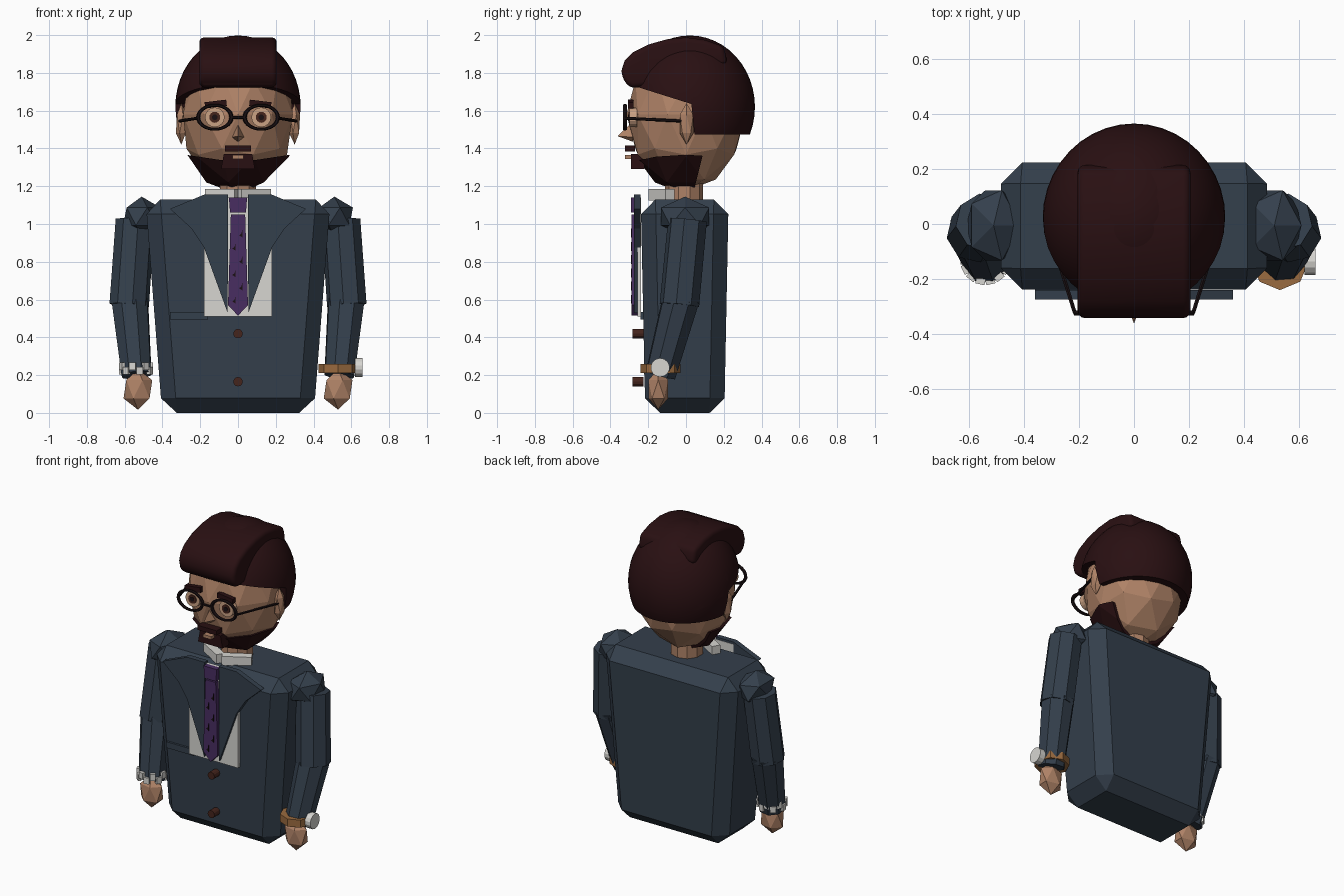
import bpy, bmesh, math
from mathutils import Vector, Matrix

if "Cube" in bpy.data.objects:
    bpy.data.objects.remove(bpy.data.objects["Cube"])


def material(name, r, g, b):
    m = bpy.data.materials.new(name)
    m.use_nodes = True
    m.diffuse_color = (r, g, b, 1)
    m.node_tree.nodes["Principled BSDF"].inputs["Base Color"].default_value = (r, g, b, 1)
    return m


NAVY = material("navy_cloth", .034, .050, .072)
HAIR = material("dark_brown_hair", .022, .005, .006)
SKIN = material("skin", .43, .225, .135)
WHITE = material("white_cloth", .68, .67, .64)
PURPLE = material("purple_silk", .066, .027, .12)
DARK = material("black_brown", .010, .005, .006)
TAN = material("tan_leather", .32, .145, .05)
EYE = material("pale_eye", .60, .36, .23)
IRIS = material("brown_iris", .06, .018, .012)


def finish(name, bm, mat, smooth=False):
    bmesh.ops.recalc_face_normals(bm, faces=bm.faces)
    me = bpy.data.meshes.new(name)
    bm.to_mesh(me)
    bm.free()
    me.materials.append(mat)
    ob = bpy.data.objects.new(name, me)
    bpy.context.collection.objects.link(ob)
    if smooth:
        bpy.ops.object.select_all(action='DESELECT')
        ob.select_set(True)
        bpy.context.view_layer.objects.active = ob
        bpy.ops.object.shade_smooth_by_angle(angle=math.radians(40))
    return ob


def box(name, loc, size, mat, rot=0, axis='Z'):
    bm = bmesh.new()
    bmesh.ops.create_cube(bm, size=1, matrix=Matrix.Translation(loc)
                          @ Matrix.Rotation(rot, 4, axis) @ Matrix.Diagonal((*size, 1)))
    return finish(name, bm, mat)


def blob(name, loc, radii, mat, sub=1, cuts=(), uv=False):
    """Ellipsoid, with everything beyond each cut plane removed and capped."""
    bm = bmesh.new()
    mtx = Matrix.Translation(loc) @ Matrix.Diagonal((*radii, 1))
    if uv:
        bmesh.ops.create_uvsphere(bm, u_segments=40, v_segments=24, radius=1, matrix=mtx)
    else:
        bmesh.ops.create_icosphere(bm, subdivisions=sub, radius=1, matrix=mtx)
    for co, no in cuts:
        bmesh.ops.bisect_plane(bm, geom=bm.verts[:] + bm.edges[:] + bm.faces[:],
                               plane_co=co, plane_no=no, clear_outer=True)
        bmesh.ops.holes_fill(bm, edges=[e for e in bm.edges if e.is_boundary], sides=0)
    return finish(name, bm, mat, uv)


def limb(name, a, b, r1, r2, mat, sides=8, smooth=False):
    """Tapered prism from point a to point b."""
    a, b = Vector(a), Vector(b)
    d = b - a
    bm = bmesh.new()
    bmesh.ops.create_cone(bm, cap_ends=True, segments=sides, radius1=r1, radius2=r2, depth=d.length,
                          matrix=Matrix.Translation((a + b) / 2) @ d.to_track_quat('Z', 'Y').to_matrix().to_4x4())
    return finish(name, bm, mat, smooth)


def prism(name, pts, lo, hi, mat, axis='Y'):
    """Outline extruded along y (points are x, z) or along x (points are y, z)."""
    bm = bmesh.new()
    put = (lambda p, t: (p[0], t, p[1])) if axis == 'Y' else (lambda p, t: (t, p[0], p[1]))
    face = bm.faces.new([bm.verts.new(put(p, lo)) for p in pts])
    new = bmesh.ops.extrude_face_region(bm, geom=[face])['geom']
    shift = Vector((0, hi - lo, 0) if axis == 'Y' else (hi - lo, 0, 0))
    bmesh.ops.translate(bm, verts=[v for v in new if isinstance(v, bmesh.types.BMVert)], vec=shift)
    return finish(name, bm, mat)


def bevel(ob, width, segments=1):
    m = ob.modifiers.new("bevel", 'BEVEL')
    m.width, m.segments, m.limit_method = width, segments, 'ANGLE'


# Jacket body: tapered box with chamfered edges
torso = box("jacket_body", (0, 0, .565), (.98, .465, 1.13), NAVY)
for v in torso.data.vertices:
    v.co.y -= .007
    if v.co.z < .1:
        v.co.x *= .82
        v.co.y *= .9
bevel(torso, .078)

# Shirt, tie, buttons and pocket
prism("shirt_front", [(-.18, .51), (.18, .51), (.18, 1.14), (-.18, 1.14)], -.258, -.238, WHITE)
prism("tie_knot", [(-.042, 1.06), (.042, 1.06), (.048, 1.14), (-.048, 1.14)], -.292, -.255, PURPLE)
prism("tie_blade", [(-.038, 1.05), (-.053, .57), (0, .515), (.053, .57), (.038, 1.05)], -.288, -.257, PURPLE)
for i in range(6):
    x, z = .018 * (-1) ** i, .94 - i * .07
    prism("tie_mark", [(x - .012, z), (x + .006, z - .012), (x + .006, z + .035), (x, z + .01)],
          -.291, -.287, DARK)
for z in (.42, .165):
    limb("jacket_button", (0, -.282, z), (0, -.225, z), .025, .025, IRIS, 12)
box("pocket_flap", (-.26, -.232, .515), (.2, .018, .04), NAVY)

# Neck and head
limb("neck", (0, -.01, 1.1), (0, -.01, 1.27), .1, .1, SKIN, 10)
HEAD, SIZE = Vector((0, 0, 1.58)), Vector((.305, .315, .405))
blob("head", HEAD, SIZE, SKIN, 2)
bm = bmesh.new()
for p in ((0, -.29, 1.535), (0, -.362, 1.465), (.032, -.28, 1.46), (-.032, -.28, 1.46), (0, -.28, 1.435)):
    bm.verts.new(p)
bmesh.ops.convex_hull(bm, input=bm.verts[:])
finish("nose", bm, SKIN)

# Hair: upper cap, back part and rounded quiff
hc, hr = (0, .02, 1.62), (.332, .345, .378)
blob("hair_cap", hc, hr, HAIR, cuts=[((0, .045, 1.63), (0, -.115, -.365))], uv=True)
blob("hair_back", hc, hr, HAIR, cuts=[((0, .03, 1.62), (0, -1, -.1)), ((0, 0, 1.475), (0, 0, -1))], uv=True)
quiff = prism("hair_quiff", [(-.29, 1.72), (-.33, 1.755), (-.342, 1.81), (-.325, 1.865), (-.28, 1.91), (-.2, 1.95),
                             (-.1, 1.978), (0, 1.988), (.1, 1.975), (.2, 1.94), (.22, 1.85), (0, 1.75)],
              -.205, .205, HAIR, 'X')
bevel(quiff, .03, 3)
for p in quiff.data.polygons:
    p.use_smooth = True

# Moustache, goatee and lip
box("moustache", (0, -.297, 1.4), (.14, .054, .03), HAIR)
prism("goatee", [(-.09, 1.29), (.09, 1.29), (.075, 1.37), (-.075, 1.37)], -.29, -.22, HAIR)
box("lower_lip", (0, -.305, 1.355), (.06, .036, .02), SKIN)

# Glasses bridge
limb("glasses_bridge", (-.035, -.325, 1.565), (.035, -.325, 1.565), .008, .008, DARK, 6)

# Mirrored parts
for s, side in ((1, "left"), (-1, "right")):
    prism(side + "_lapel", [(s * x, z) for x, z in ((.36, 1.08), (.18, 1.155), (.052, 1.155), (.055, .53),
                                                   (.18, .875), (.245, .975))], -.275, -.24, NAVY)
    box(side + "_collar", (s * .084, -.13, 1.155), (.18, .055, .06), WHITE, s * math.radians(30))

    # Beard half, ear, eyebrow and eye
    blob(side + "_beard", HEAD, SIZE * 1.045, HAIR, 2,
         [((0, 0, 0), (-s, 0, 0)), ((0, 0, 1.325), (-.15 * s, 0, 1)), ((0, .08, 1.33), (0, 1, -.25))])
    blob(side + "_ear", (s * .3, .003, 1.53), (.032, .042, .11), SKIN)
    box(side + "_eyebrow", (s * .118, -.292, 1.635), (.115, .03, .033), HAIR, s * .12, 'Y')
    ex, ez = s * .123, 1.565
    for part, r, y, mat in (("eye", .052, -.3, EYE), ("iris", .029, -.304, IRIS), ("pupil", .015, -.307, DARK)):
        limb(side + "_" + part, (ex, y, ez), (ex, -.26, ez), r, r, mat, 16)

    # Glasses rim and temple
    bpy.ops.mesh.primitive_torus_add(location=(ex, -.323, ez), rotation=(math.pi / 2, 0, 0), major_segments=28,
                                     minor_segments=6, major_radius=.088, minor_radius=.011)
    rim = bpy.context.object
    rim.name = side + "_glasses_rim"
    rim.scale = (1, .72, 1)
    rim.data.materials.append(DARK)
    bpy.ops.object.shade_smooth_by_angle()
    limb(side + "_glasses_temple", (s * .215, -.323, 1.56), (s * .31, -.02, 1.545), .008, .008, DARK, 6)

    # Arm and hand
    blob(side + "_shoulder", (s * .51, -.005, 1.04), (.11, .15, .105), NAVY)
    limb(side + "_upper_arm", (s * .545, .008, 1.02), (s * .576, -.035, .57), .104, .106, NAVY)
    limb(side + "_forearm", (s * .574, -.025, .61), (s * .537, -.135, .2), .103, .084, NAVY)
    blob(side + "_hand", (s * .53, -.147, .125), (.085, .062, .108), SKIN)

# Shirt cuff made of small links, on the right wrist
for i in range(14):
    a = i * math.tau / 14
    box("cuff_link", (-.54 + .08 * math.cos(a), -.13 + .08 * math.sin(a), .235 + .012 * (-1) ** i),
        (.022, .034, .042), WHITE, a)

# Watch on the left wrist
limb("watch_strap", (.53, -.135, .21), (.53, -.135, .26), .105, .105, TAN, 8)
limb("watch_case", (.62, -.137, .24), (.66, -.137, .24), .05, .05, WHITE, 14)
